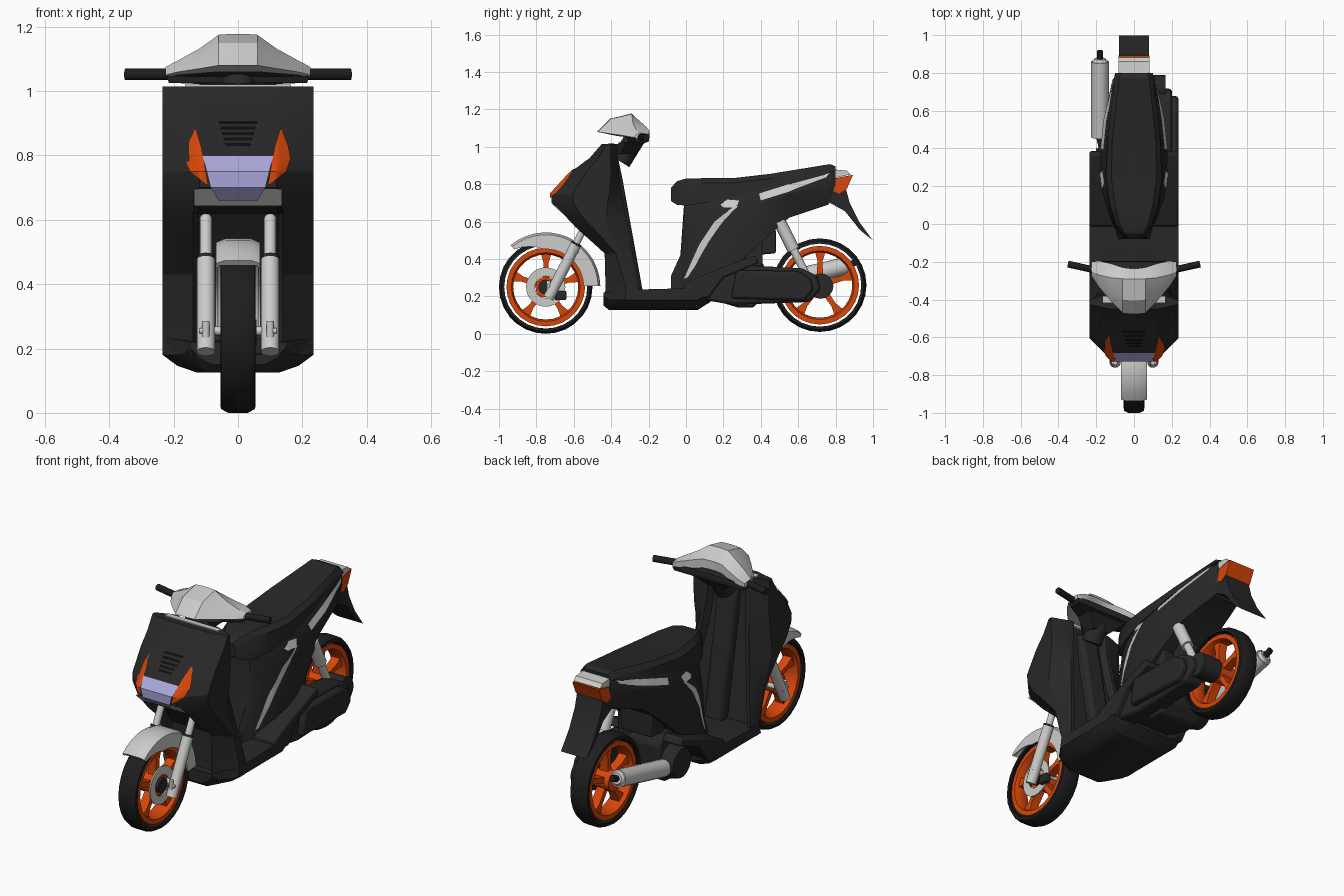
import bpy, bmesh
from math import cos, sin, pi, radians
from mathutils import Vector
from mathutils.bvhtree import BVHTree

if "Cube" in bpy.data.objects:
    bpy.data.objects.remove(bpy.data.objects["Cube"])
parts = []


def material(name, rgb):
    m = bpy.data.materials.new(name)
    m.use_nodes = True
    m.diffuse_color = (*rgb, 1)
    m.node_tree.nodes["Principled BSDF"].inputs["Base Color"].default_value = (*rgb, 1)
    return m


BLACK = material("black plastic", (0.021, 0.021, 0.021))
RUBBER = material("dark rubber", (0.013, 0.013, 0.013))
SLOT = material("slot black", (0.004, 0.004, 0.004))
GREY = material("light grey", (0.6, 0.6, 0.59))
ORANGE = material("orange", (0.69, 0.062, 0.003))
LENS = material("lavender lens", (0.4, 0.39, 0.7))


def add(name, verts, faces, mat, bevel=0, solid=True):
    bm = bmesh.new()
    vs = [bm.verts.new(v) for v in verts]
    for f in faces:
        bm.faces.new([vs[i] for i in f])
    if solid:
        bmesh.ops.recalc_face_normals(bm, faces=bm.faces)
    me = bpy.data.meshes.new(name)
    bm.to_mesh(me)
    bm.free()
    me.materials.append(mat)
    ob = bpy.data.objects.new(name, me)
    bpy.context.collection.objects.link(ob)
    if bevel:
        b = ob.modifiers.new("bevel", "BEVEL")
        b.width, b.segments = bevel, 2
    parts.append(ob)
    return ob


def loft(name, rings, mat, bevel=0, closed=False):
    """Skin a list of equal point rings; closed joins last ring to first."""
    n, k = len(rings[0]), len(rings)
    faces = [(i * n + j, i * n + (j + 1) % n, (i + 1) % k * n + (j + 1) % n, (i + 1) % k * n + j)
             for i in range(k if closed else k - 1) for j in range(n)]
    if not closed:
        faces += [tuple(range(n)), tuple(range((k - 1) * n, k * n))]
    return add(name, [p for r in rings for p in r], faces, mat, bevel)


def sym(half):
    return half + [(-x, y, z) for x, y, z in reversed(half)]


def prism(name, profile, x0, x1, mat, bevel=0):
    return loft(name, [[(x, y, z) for y, z in profile] for x in (x0, x1)], mat, bevel)


def tube(name, p, q, r, mat, r2=None, n=16):
    p, q = Vector(p), Vector(q)
    rot = (q - p).to_track_quat('Z', 'Y')
    return loft(name, [[c + rot @ Vector((cos(2 * pi * i / n), sin(2 * pi * i / n), 0)) * s
                        for i in range(n)] for c, s in ((p, r), (q, r2 or r))], mat)


def lathe(name, profile, cy, cz, mat, n=28):
    """Ring around a wheel axle from a closed (x, radius) profile."""
    return loft(name, [[(x, cy + r * cos(2 * pi * i / n), cz + r * sin(2 * pi * i / n))
                        for x, r in profile] for i in range(n)], mat, closed=True)


def plate(name, target, edge_a, edge_b, side, mat, lift=0.008, n=6):
    """Thin plate between two polylines, laid on the target's surface."""
    me = target.data
    tree = BVHTree.FromPolygons([v.co for v in me.vertices], [p.vertices for p in me.polygons])
    ray = Vector((-side, 0, 0)) if side else Vector((0, 1, 0))
    rows = []
    for a0, a1, b0, b1 in zip(edge_a, edge_a[1:], edge_b, edge_b[1:]):
        for i in range(n + 1):
            a = Vector(a0).lerp(Vector(a1), i / n)
            b = Vector(b0).lerp(Vector(b1), i / n)
            row = []
            for j in range(n + 1):
                u, v = a.lerp(b, j / n)
                start = Vector((side, u, v)) if side else Vector((u, -2, v))
                hit = tree.ray_cast(start, ray)[0] or tree.find_nearest(start)[0]
                row.append(hit - ray * lift)
            rows.append(row)
    w = n + 1
    verts = [p for r in rows for p in r]
    faces = [(i * w + j, i * w + j + 1, i * w + w + j + 1, i * w + w + j)
             for i in range(len(rows) - 1) if (i + 1) % w for j in range(n)]
    a, b, c, _ = (verts[i] for i in faces[n])
    if (b - a).cross(c - b).dot(ray) > 0:
        faces = [f[::-1] for f in faces]
    add(name, verts, faces, mat, solid=False)


# Wheels
def wheel(name, cy, cz):
    lathe(name + "_tyre", [(-.03, .25), (.03, .25), (.053, .238), (.055, .222), (.045, .222),
                           (.025, .238), (-.025, .238), (-.045, .222), (-.055, .222), (-.053, .238)],
          cy, cz, RUBBER)
    lathe(name + "_rim", [(-.045, .21), (.045, .21), (.045, .184), (.02, .174), (-.02, .174),
                          (-.045, .184)], cy, cz, ORANGE)
    tube(name + "_hub", (-.055, cy, cz), (.04, cy, cz), .055, ORANGE)
    for k in range(5):
        a = 2 * pi * k / 5 + 0.3
        r, t = (cos(a), sin(a)), (-sin(a), cos(a))
        prism(name + "_spoke", [(cy + r[0] * d + t[0] * s, cz + r[1] * d + t[1] * s)
                                for d, s in ((.04, -.016), (.13, -.014), (.185, -.03),
                                             (.185, .03), (.13, .014), (.04, .016))],
              -.025, .025, ORANGE)


wheel("front_wheel", -.75, .25)
wheel("rear_wheel", .715, .26)
lathe("brake_disc", [(.044, .105), (.052, .105), (.052, .058), (.044, .058)], -.75, .25, GREY)
tube("front_axle", (-.125, -.70, .255), (.125, -.70, .255), .014, GREY)
tube("front_hub_cap", (.03, -.75, .25), (.058, -.75, .25), .04, BLACK)
prism("brake_caliper", [(-.70, .23), (-.64, .23), (-.64, .18), (-.70, .18)], .04, .075, BLACK, .008)

# Front fender: a hooded arc over the wheel
rings = []
for k in range(15):
    a = radians(130 - 9.2 * k)
    drop = .012 + .06 * min(1, k / 4)
    c, s = cos(a), sin(a)
    rings.append([(x, -.75 + r * c, .25 + r * s) for x, r in
                  ((-.07, .275 - drop), (-.068, .28), (-.04, .292), (.04, .292), (.068, .28),
                   (.07, .275 - drop), (.062, .275 - drop), (.06, .272), (-.06, .272), (-.062, .275 - drop))])
loft("front_fender", rings, GREY)

# Fork legs
for s in (-1, 1):
    x = .10 * s
    tube("fork_lower", (x, -.735, .19), (x, -.59, .475), .029, GREY)
    tube("fork_collar", (x, -.59, .475), (x, -.585, .485), .029, BLACK)
    tube("fork_upper", (x, -.588, .48), (x, -.515, .625), .019, GREY)
    tube("axle_clamp", (x, -.735, .235), (x, -.735, .285), .012, GREY)
    tube("axle_bolt", (x, -.735, .255), (x * 1.2, -.735, .255), .009, GREY)

# Front shield: wheel well below the nose, flanks drawn in to a narrow rear rim
rings = [sym([(wf - .015, yi, z), (wf, yf, z), (.235, ys, z), (.235, ym, z),
              (xr, yb, z), (xr - .02, yb, z), (xr - .04, yb - .035, z)])
         for z, yf, wf, ys, ym, xr, yb, yi in (
             (1.015, -.45, .13, -.425, -.405, .13, -.365, -.45),
             (.94, -.515, .13, -.47, -.405, .133, -.365, -.515),
             (.87, -.61, .125, -.53, -.40, .14, -.36, -.61),
             (.75, -.72, .12, -.605, -.41, .15, -.345, -.72),
             (.70, -.718, .12, -.60, -.42, .155, -.335, -.718),
             (.64, -.655, .135, -.565, -.425, .165, -.325, -.655),
             (.62, -.637, .14, -.55, -.425, .168, -.32, -.54),
             (.57, -.59, .14, -.50, -.42, .175, -.31, -.50),
             (.43, -.435, .14, -.375, -.35, .195, -.285, -.41),
             (.24, -.43, .14, -.32, -.28, .225, -.25, -.41),
             (.18, -.44, .14, -.33, -.28, .225, -.24, -.42))]
shield = loft("front_shield", rings, BLACK)
prism("steering_column_cover", [(-.44, .99), (-.37, .97), (-.34, .83), (-.23, .22), (-.40, .22)],
      -.06, .06, BLACK, .02)
prism("shield_top_trim", [(-.415, 1.005), (-.415, 1.021), (-.385, 1.021), (-.385, 1.005)], -.165, .165, GREY)

# Lamps, vents and lower panel on the shield
plate("headlight", shield, [(-.11, .80), (-.085, .70), (-.06, .66)], [(.11, .80), (.085, .70), (.06, .66)],
      0, LENS, .009)
prism("lower_nose_panel", [(-.716, .695), (-.664, .645), (-.658, .645), (-.710, .695)], -.136, .136, GREY)
for s in (-1, 1):
    plate("front_indicator", shield,
          [(s * .137, .88), (s * .156, .83), (s * .164, .79), (s * .15, .75), (s * .10, .71)],
          [(s * .13, .88), (s * .115, .83), (s * .107, .79), (s * .10, .75), (s * .093, .71)], 0, ORANGE)
for k in range(5):
    z, w = .83 + .017 * k, .04 + .005 * k
    plate("vent_slot", shield, [(-w, z), (-w, z + .009)], [(w, z), (w, z + .009)], 0, SLOT, .004, 2)

# Floor and side sills
loft("floor", [sym([(w * .55, y, zb), (w * .8, y, zb + .02), (w, y, zb + .055), (w, y, zt), (w * .4, y, zt)])
               for y, w, zb, zt in ((-.44, .15, .15, .22), (-.41, .17, .126, .225), (-.32, .235, .126, .235),
                                    (.06, .235, .126, .245), (.13, .235, .17, .25))], BLACK)
for s in (-1, 1):
    prism("side_sill", [(-.02, .2), (-.01, .265), (.12, .325), (.37, .42), (.39, .38), (.2, .3), (.12, .19)],
          s * .05, s * .235, BLACK, .01)

# Rear body and seat
body = loft("rear_body", [sym([(wt, y, zt), (wm, y, zm), (wb, y, zb)])
                          for y, wt, zt, wm, zm, wb, zb in (
                              (-.08, .06, .31, .075, .27, .09, .2), (-.03, .065, .42, .085, .34, .10, .2),
                              (-.01, .07, .70, .10, .5, .11, .2), (.05, .10, .71, .125, .56, .13, .21),
                              (.11, .12, .72, .152, .60, .15, .22),
                              (.20, .14, .735, .172, .66, .165, .31), (.37, .142, .775, .178, .69, .16, .46),
                              (.55, .128, .82, .16, .745, .12, .62), (.76, .095, .88, .115, .81, .08, .69),
                              (.80, .08, .88, .09, .83, .07, .75))], BLACK)
loft("seat", [sym([(wt, y, zt), (wt + (wb - wt) * .8, y, zt - .025), (wb, y, zb)])
              for y, wt, wb, zb, zt in (
                  (-.08, .025, .04, .71, .78), (-.05, .05, .07, .69, .815), (0, .075, .10, .685, .83),
                  (.10, .10, .135, .70, .832), (.25, .12, .155, .73, .832), (.45, .115, .145, .785, .855),
                  (.77, .08, .105, .865, .907), (.80, .07, .10, .87, .895))], BLACK)
for s in (-1, 1):
    plate("side_stripe_lower", body, [(-.015, .29), (.02, .37), (.07, .48), (.15, .60), (.26, .685)],
          [(.01, .30), (.055, .37), (.115, .48), (.195, .595), (.28, .685)], s, GREY)
    plate("side_badge_plate", body, [(.185, .69), (.22, .72), (.285, .715)],
          [(.20, .675), (.25, .675), (.275, .69)], s, GREY)
    plate("side_stripe_upper", body, [(.39, .75), (.55, .80), (.77, .86)],
          [(.40, .713), (.55, .76), (.75, .835)], s, GREY)

# Tail
prism("tail_light", [(.75, .775), (.79, .83), (.893, .85), (.86, .775), (.82, .75)], -.083, .083, ORANGE)
prism("tail_cap", [(.77, .83), (.78, .88), (.86, .872), (.882, .852), (.79, .832)], -.083, .083, GREY)
prism("rear_mudguard", [(.75, .77), (.855, .775), (.875, .70), (.925, .60), (.998, .50), (.93, .555),
                        (.85, .655), (.77, .70)], -.08, .08, BLACK)

# Handlebar cowl, neck and grips
cowl = [(.02, [(-.477, 1.08), (-.405, 1.15), (-.29, 1.178), (-.235, 1.12), (-.235, 1.07), (-.38, 1.06)]),
        (.06, [(-.472, 1.08), (-.40, 1.15), (-.29, 1.175), (-.23, 1.12), (-.23, 1.07), (-.38, 1.06)]),
        (.12, [(-.41, 1.07), (-.36, 1.10), (-.285, 1.132), (-.21, 1.105), (-.21, 1.06), (-.35, 1.055)]),
        (.185, [(-.335, 1.06), (-.31, 1.078), (-.27, 1.096), (-.195, 1.085), (-.195, 1.055), (-.31, 1.05)]),
        (.225, [(-.275, 1.05), (-.27, 1.062), (-.25, 1.075), (-.20, 1.068), (-.20, 1.045), (-.265, 1.045)])]
loft("handlebar_cowl", [[(-x, y, z) for y, z in p] for x, p in reversed(cowl)]
     + [[(x, y, z) for y, z in p] for x, p in cowl], GREY)
loft("cowl_underside", [sym([(w * .6, y0 - .04, z), (w, y0, z), (w, y1, z)]) for z, w, y0, y1 in (
    (1.062, .19, -.31, -.20), (1.045, .222, -.275, -.197), (1.026, .215, -.27, -.2),
    (1.022, .12, -.32, -.22), (.96, .05, -.35, -.27))], BLACK)
tube("steering_neck", (0, -.27, 1.05), (0, -.35, .92), .055, BLACK)
for s in (-1, 1):
    tube("handle_grip", (s * .18, -.25, 1.052), (s * .35, -.212, 1.052), .018, RUBBER)

# Engine, drive cover and drum
prism("engine_block", [(.08, .2), (.12, .34), (.37, .44), (.42, .36), (.42, .2), (.36, .14), (.28, .14)],
      -.13, .12, BLACK, .015)
prism("drive_case", [(.10, .18), (.11, .32), (.25, .37), (.62, .35), (.70, .31), (.72, .24), (.66, .17), (.25, .155)],
      .09, .20, BLACK, .015)
prism("drive_cover", [(.24, .19), (.27, .34), (.60, .335), (.67, .29), (.68, .23), (.63, .175)],
      .19, .235, BLACK, .015)
tube("rear_drum", (.05, .72, .255), (.168, .72, .255), .068, BLACK)
tube("fan_housing", (-.10, .32, .25), (-.20, .32, .25), .105, BLACK, .08, 20)
prism("air_box", [(.36, .42), (.36, .56), (.48, .56), (.48, .43)], -.12, .07, BLACK, .01)
prism("engine_mount", [(.30, .36), (.34, .50), (.41, .50), (.41, .36)], .06, .14, BLACK, .008)
tube("shock_body", (.11, .50, .60), (.11, .575, .45), .033, GREY)
tube("shock_rod", (.11, .575, .45), (.11, .64, .32), .022, GREY)

# Exhaust
tube("exhaust_pipe", (-.12, .20, .18), (-.18, .46, .27), .02, BLACK)
tube("muffler", (-.18, .46, .27), (-.18, .86, .365), .047, GREY)
tube("muffler_end", (-.18, .86, .365), (-.18, .875, .369), .04, GREY, .03)
tube("muffler_tip", (-.18, .87, .368), (-.18, .915, .385), .017, RUBBER)

# Smooth shading with crisp edges
bpy.ops.object.select_all(action='DESELECT')
for ob in parts:
    ob.select_set(True)
bpy.context.view_layer.objects.active = parts[0]
bpy.ops.object.shade_smooth_by_angle(angle=radians(30))
